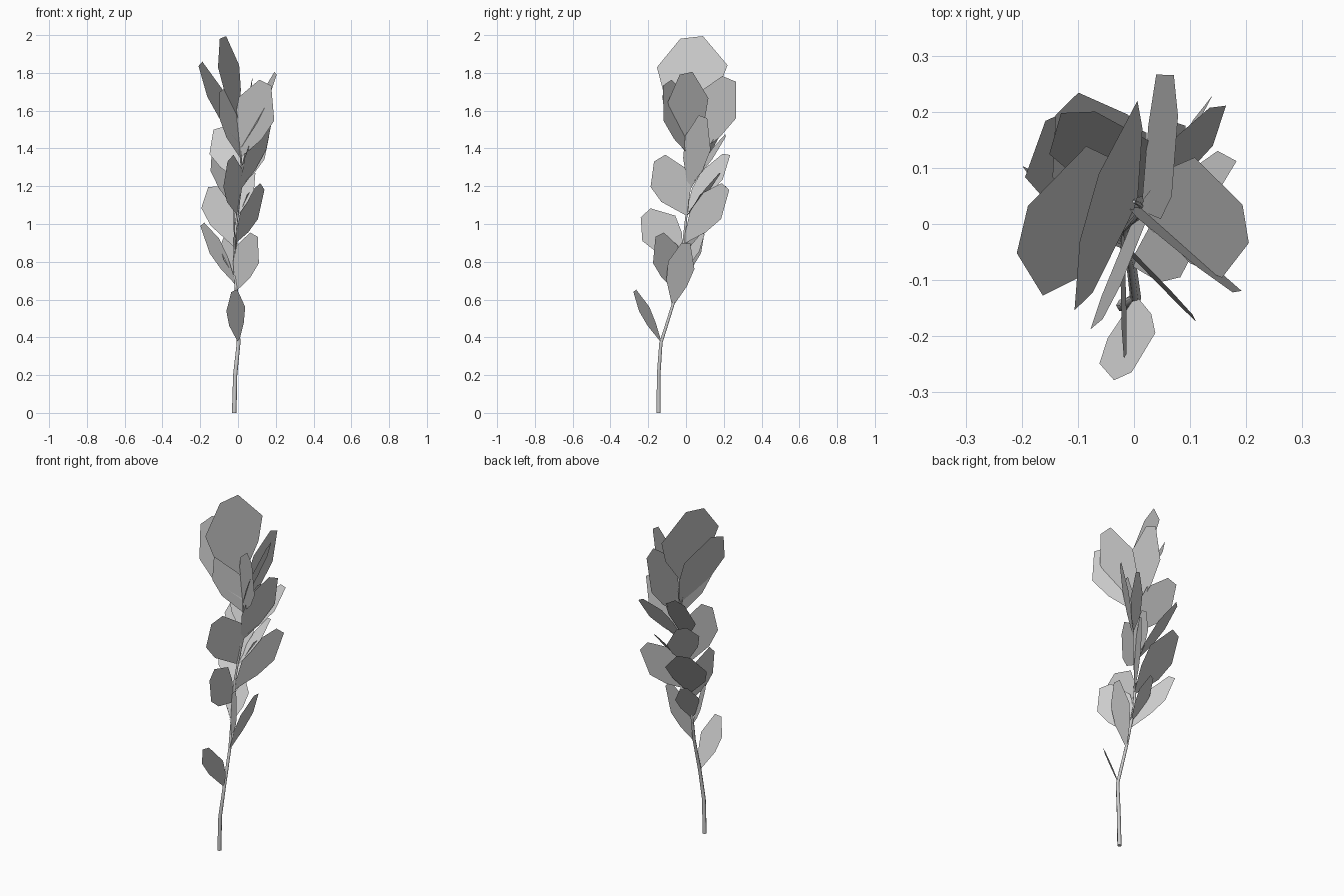
import bpy, bmesh, math
from mathutils import Vector

# Stem centre line, bottom to top
STEM = [Vector(p) for p in [
    (-0.02, -0.145, 0), (-0.015, -0.145, 0.2), (0.003, -0.133, 0.37), (-0.005, -0.07, 0.57),
    (-0.018, -0.02, 0.8), (-0.015, -0.008, 0.95), (0.005, 0.01, 1.12), (0.018, 0.025, 1.3),
    (0.01, 0.035, 1.45), (0.0, 0.04, 1.62)]]

# Leaves: base height, tip x, y, z, width direction (degrees), width
LEAVES = [
    (0.375, -0.02, -0.272, 0.648, 33, 0.115),
    (0.57, 0.12, 0.0, 0.90, 90, 0.145),
    (0.65, 0.085, -0.14, 0.945, -47, 0.20),
    (0.68, -0.19, 0.09, 1.00, 130, 0.12),
    (0.72, -0.05, 0.09, 0.95, 30, 0.13),
    (0.83, -0.02, -0.215, 1.06, 92, 0.22),
    (0.88, -0.125, 0.20, 1.20, 20, 0.23),
    (0.90, 0.13, 0.21, 1.20, 60, 0.18),
    (1.05, -0.04, -0.14, 1.35, 65, 0.24),
    (1.04, 0.08, 0.18, 1.27, -20, 0.08),
    (1.06, -0.12, 0.215, 1.37, 50, 0.18),
    (1.20, 0.15, 0.21, 1.47, 20, 0.10),
    (1.18, 0.17, 0.09, 1.57, 55, 0.17),
    (1.30, 0.10, 0.06, 1.52, 70, 0.08),
    (1.23, -0.10, 0.20, 1.51, 172, 0.20),
    (1.35, -0.085, -0.06, 1.71, 55, 0.18),
    (1.36, 0.145, -0.10, 1.75, -37, 0.26),
    (1.36, 0.075, 0.23, 1.77, 92, 0.25),
    (1.40, 0.20, 0.0, 1.80, 105, 0.22),
    (1.42, -0.20, -0.01, 1.85, 70, 0.28),
    (1.56, -0.08, 0.03, 1.99, 73, 0.39),
]
# Leaf outline: fraction of length, fraction of width
OUTLINE = [(0, 0.03), (0.33, 0.36), (0.62, 0.5), (1, 0.16),
           (0.99, -0.16), (0.66, -0.5), (0.37, -0.42), (0, -0.03)]


def stem_at(z):
    for a, b in zip(STEM, STEM[1:]):
        if z <= b.z:
            return a.lerp(b, (z - a.z) / (b.z - a.z))
    return STEM[-1]


# Tapered woody stem
bm = bmesh.new()
SIDES = 6
rings = []
for i, p in enumerate(STEM):
    r = 0.012 - 0.009 * i / (len(STEM) - 1)
    rings.append([bm.verts.new(p + Vector((r * math.cos(k * math.tau / SIDES),
                                           r * math.sin(k * math.tau / SIDES), 0)))
                  for k in range(SIDES)])
for a, b in zip(rings, rings[1:]):
    for k in range(SIDES):
        f = bm.faces.new((a[k], a[(k + 1) % SIDES], b[(k + 1) % SIDES], b[k]))
        f.smooth = True
bm.faces.new(rings[0][::-1])
bm.faces.new(rings[-1])
mesh = bpy.data.meshes.new("stem")
bm.to_mesh(mesh)
bm.free()
bpy.context.collection.objects.link(bpy.data.objects.new("stem", mesh))

# Flat leaf blades set around the stem
for i, (bz, x, y, z, az, width) in enumerate(LEAVES):
    base, tip = stem_at(bz), Vector((x, y, z))
    axis = tip - base
    side = Vector((math.cos(math.radians(az)), math.sin(math.radians(az)), 0))
    n = axis.normalized()
    side = (side - n * side.dot(n)).normalized()
    pts = [base + axis * u + side * (v * width) for u, v in OUTLINE]
    mesh = bpy.data.meshes.new("leaf")
    mesh.from_pydata(pts, [], [range(len(pts))])
    bpy.context.collection.objects.link(bpy.data.objects.new(f"leaf_{i + 1}", mesh))
